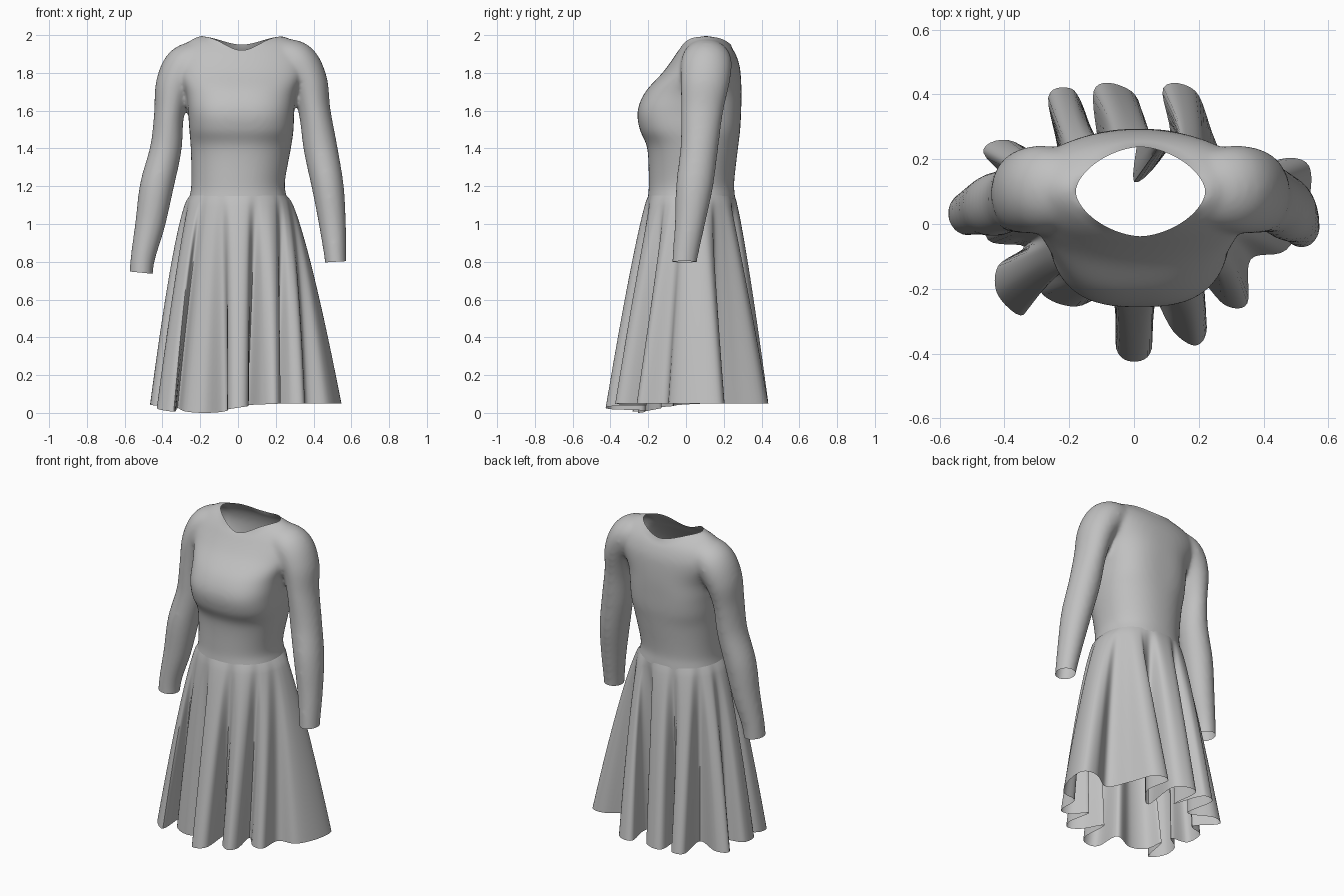
import bpy, bmesh, math
from mathutils import Vector

old = bpy.data.objects.get("Cube")
if old:
    bpy.data.objects.remove(old)

grey = bpy.data.materials.new("grey cloth")
grey.use_nodes = True
grey.diffuse_color = (0.53, 0.53, 0.53, 1)
grey.node_tree.nodes["Principled BSDF"].inputs["Base Color"].default_value = (0.53, 0.53, 0.53, 1)


def make_object(name, bm):
    mesh = bpy.data.meshes.new(name)
    bm.to_mesh(mesh)
    bm.free()
    obj = bpy.data.objects.new(name, mesh)
    bpy.context.collection.objects.link(obj)
    mesh.materials.append(grey)
    return obj


def catmull(pts, i, u, closed):
    n = len(pts)
    a, b, c, d = [Vector(pts[k % n if closed else min(max(k, 0), n - 1)]) for k in range(i - 1, i + 3)]
    return 0.5 * (2 * b + (c - a) * u + (2 * a - 5 * b + 4 * c - d) * u**2 + (3 * b - a - 3 * c + d) * u**3)


def resample(pts, steps, closed=False):
    n = len(pts)
    out = [catmull(pts, i, s / steps, closed) for i in range(n if closed else n - 1) for s in range(steps)]
    return out if closed else out + [Vector(pts[-1])]


def loft(bm, rings, caps):
    loops = [[bm.verts.new(p) for p in ring] for ring in rings]
    n = len(loops[0])
    for low, high in zip(loops, loops[1:]):
        for k in range(n):
            bm.faces.new((low[k], low[(k + 1) % n], high[(k + 1) % n], high[k]))
    if caps:
        bm.faces.new(loops[0][::-1])
        bm.faces.new(loops[-1])


def oval_point(ang, left, right, front, back, power):
    c, s = math.cos(ang), math.sin(ang)
    mid_x, mid_y = (left + right) / 2, (front + back) / 2
    return (mid_x + (left - right) / 2 * math.copysign(abs(c) ** (2 / power), c),
            mid_y + (back - front) / 2 * math.copysign(abs(s) ** (2 / power), s))


# Torso sections: height, left, right, front, back, squareness
torso = [(1.0, .30, -.30, -.22, .27, 2.2), (1.14, .26, -.258, -.202, .26, 2.2),
         (1.22, .248, -.247, -.197, .255, 2.2), (1.4, .28, -.25, -.205, .275, 2.3),
         (1.5, .294, -.258, -.245, .287, 2.6), (1.6, .298, -.265, -.256, .292, 2.7),
         (1.7, .312, -.28, -.215, .294, 2.5), (1.8, .36, -.33, -.125, .289, 2.3),
         (1.86, .375, -.345, -.08, .278, 2.2), (1.92, .345, -.315, -.04, .252, 2.2),
         (1.97, .29, -.255, .0, .21, 2.1), (2.005, .22, -.185, .05, .16, 2)]
bm = bmesh.new()
rings = []
for z, *shape in [tuple(v) for v in resample(torso, 5)]:
    rings.append([(*oval_point(math.tau * k / 64, *shape), z) for k in range(64)])
loft(bm, rings, True)

# Sleeve paths: x, y, z, half width, half depth
left_path = [(.22, .105, 1.885, .10, .12), (.31, .108, 1.85, .115, .135), (.375, .10, 1.75, .10, .13),
             (.405, .085, 1.6, .085, .112), (.437, .07, 1.4, .09, .10), (.475, .045, 1.2, .085, .098),
             (.50, .02, 1.0, .072, .08), (.517, -.008, .8, .057, .066), (.522, -.012, .7, .057, .066)]
right_path = [(-.20, .105, 1.875, .10, .12), (-.28, .108, 1.83, .115, .135), (-.338, .10, 1.73, .10, .13),
              (-.365, .085, 1.58, .08, .112), (-.382, .075, 1.4, .084, .10), (-.43, .06, 1.2, .09, .098),
              (-.465, .05, 1.0, .08, .085), (-.507, .035, .8, .064, .07), (-.517, .03, .64, .062, .068)]
for path in (left_path, right_path):
    pts = resample(path, 6)
    rings = []
    for i, p in enumerate(pts):
        ahead, behind = pts[min(i + 1, len(pts) - 1)], pts[max(i - 1, 0)]
        along = (Vector(ahead[:3]) - Vector(behind[:3])).normalized()
        across = Vector((0, 1, 0)).cross(along).normalized()
        deep = along.cross(across)
        rings.append([Vector(p[:3]) + across * p[3] * math.cos(math.tau * k / 24)
                      + deep * p[4] * math.sin(math.tau * k / 24) for k in range(24)])
    loft(bm, rings, True)
bmesh.ops.recalc_face_normals(bm, faces=bm.faces)
bodice = make_object("bodice_and_sleeves", bm)

# Fuse torso and sleeves into one soft cloth surface
remesh = bodice.modifiers.new("fuse", 'REMESH')
remesh.mode = 'VOXEL'
remesh.voxel_size = 0.011
smooth = bodice.modifiers.new("soften", 'SMOOTH')
smooth.factor = 0.5
smooth.iterations = 16
evaluated = bodice.evaluated_get(bpy.context.evaluated_depsgraph_get())
bm = bmesh.new()
bm.from_mesh(evaluated.to_mesh())
bodice.modifiers.clear()


def trim(keep_region, point, outward):
    faces = [f for f in bm.faces if keep_region(f.calc_center_median())]
    geom = faces + list({e for f in faces for e in f.edges}) + list({v for f in faces for v in f.verts})
    bmesh.ops.bisect_plane(bm, geom=geom, plane_co=point, plane_no=outward, clear_outer=True)


# Open the waist and the two cuffs
trim(lambda c: abs(c.x) < .34 and c.z < 1.25, (0, 0, 1.135), (0, 0, -1))
trim(lambda c: c.x > .4 and c.z < 1, (.517, 0, .80), (.06, 0, -1))
trim(lambda c: c.x < -.4 and c.z < 1, (-.51, 0, .742), (-.1, 0, -1))


# Open the lens shaped neckline and tidy its rim
def neck_radius(x, y):
    ang = math.atan2(y - .10, x - .02)
    return ang, 1 / ((abs(math.cos(ang)) / .20) ** 1.7 + (abs(math.sin(ang)) / .138) ** 1.7) ** (1 / 1.7)


def in_neck(c):
    return c.z > 1.75 and math.hypot(c.x - .02, c.y - .10) < neck_radius(c.x, c.y)[1]


bmesh.ops.delete(bm, geom=[f for f in bm.faces if in_neck(f.calc_center_median())], context='FACES')
rim = [v for v in bm.verts if v.is_boundary and v.co.z > 1.7]
for v in rim:
    ang, r = neck_radius(v.co.x, v.co.y)
    v.co.x, v.co.y = .02 + r * math.cos(ang), .10 + r * math.sin(ang)
    v.co.z = 1.95 + .042 * math.cos(ang) ** 2 - .03 * max(0, -math.sin(ang)) ** 3
near_rim = {w for v in rim for e in v.link_edges for w in e.verts}
for step in range(3):
    near_rim |= {w for v in near_rim for e in v.link_edges for w in e.verts}
for step in range(8):
    bmesh.ops.smooth_vert(bm, verts=list(near_rim - set(rim)), factor=0.5,
                          use_axis_x=True, use_axis_y=True, use_axis_z=True)
bm.to_mesh(bodice.data)
bm.free()

# Skirt hem outline, running round the folds from the front centre
hem = [(0, -.425), (.055, -.385), (.05, -.21), (.12, -.33), (.19, -.375), (.225, -.32), (.20, -.17),
       (.28, -.25), (.35, -.245), (.36, -.11), (.47, -.08), (.535, .05), (.54, .18), (.45, .20),
       (.32, .13), (.25, .26), (.19, .41), (.09, .42), (.11, .25), (0, .13), (.02, .36), (-.05, .43),
       (-.125, .41), (-.11, .23), (-.16, .37), (-.2, .42), (-.265, .39), (-.24, .2), (-.39, .26),
       (-.465, .22), (-.36, .1), (-.455, .06), (-.45, -.05), (-.34, -.07), (-.42, -.13), (-.42, -.22),
       (-.34, -.28), (-.32, -.13), (-.28, -.22), (-.18, -.255), (-.06, -.22), (-.055, -.385)]
outline = resample(hem, 6, True)
waist = torso[1][1:]
levels = 40
rings = []
for j in range(levels + 1):
    t = j / levels
    ring = []
    for k, h in enumerate(outline):
        ang = math.tau * k / len(outline) - math.pi / 2
        top = Vector(oval_point(ang, *waist)) * .99
        # The cloth first flares as a plain cone, and the folds deepen further down
        cone = Vector((.02 + .42 * math.cos(ang), .02 + .33 * math.sin(ang)))
        p = top.lerp(cone, t ** (0.58 + 0.14 * abs(math.sin(ang)))) + (h - cone) * t ** 0.95
        dip = max(0, math.cos(math.atan2(h.y, h.x) + math.radians(125))) ** 4
        bottom = .05 - .05 * dip
        ring.append((p.x, p.y, 1.15 + (bottom - 1.15) * t))
    rings.append(ring)
bm = bmesh.new()
loft(bm, rings[::-1], False)
skirt = make_object("pleated_skirt", bm)

for obj in (bodice, skirt):
    bpy.ops.object.select_all(action='DESELECT')
    obj.select_set(True)
    bpy.context.view_layer.objects.active = obj
    bpy.ops.object.shade_smooth_by_angle(angle=math.radians(50))
